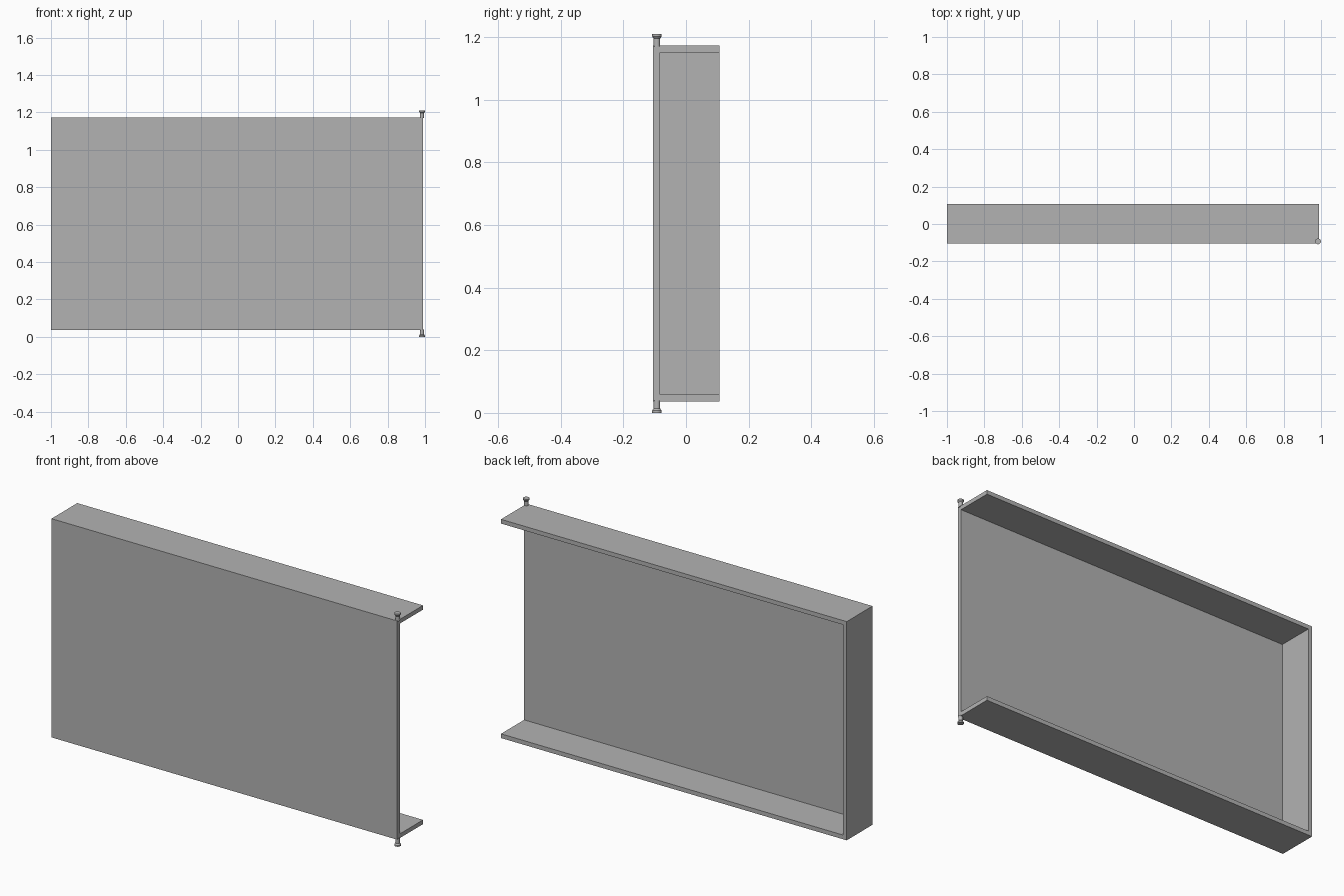
import bpy, bmesh
from mathutils import Matrix, Vector

cube = bpy.data.objects.get("Cube")
if cube:
    bpy.data.objects.remove(cube, do_unlink=True)

# Single grey material
grey = bpy.data.materials.new("plain grey")
grey.use_nodes = True
colour = (0.45, 0.45, 0.45, 1)
grey.diffuse_color = colour
grey.node_tree.nodes["Principled BSDF"].inputs["Base Color"].default_value = colour

LEFT, RIGHT = -1.0, 0.99
FRONT, BACK = -0.105, 0.107
BOTTOM, TOP = 0.036, 1.174
WALL = 0.022


def make_object(name, bm):
    bmesh.ops.recalc_face_normals(bm, faces=bm.faces)
    mesh = bpy.data.meshes.new(name)
    bm.to_mesh(mesh)
    bm.free()
    mesh.materials.append(grey)
    obj = bpy.data.objects.new(name, mesh)
    bpy.context.collection.objects.link(obj)
    return obj


def box(name, low, high):
    bm = bmesh.new()
    low, high = Vector(low), Vector(high)
    size = Matrix.Diagonal((*(high - low), 1))
    bmesh.ops.create_cube(bm, size=1, matrix=Matrix.Translation((low + high) / 2) @ size)
    return make_object(name, bm)


# Shallow tray, open at the back and at one end: a block with its interior cut out
tray = box("tray_shell", (LEFT, FRONT, BOTTOM), (RIGHT, BACK, TOP))
cutter = box("interior_cutter", (LEFT + WALL, FRONT + WALL, BOTTOM + WALL),
             (RIGHT + 1, BACK + 1, TOP - WALL))
cutter.hide_render = True
cut = tray.modifiers.new("hollow", "BOOLEAN")
cut.operation = "DIFFERENCE"
cut.solver = "EXACT"
cut.object = cutter
bpy.context.view_layer.objects.active = tray
tray.select_set(True)
bpy.ops.object.modifier_apply(modifier=cut.name)
bpy.data.objects.remove(cutter, do_unlink=True)


# Hinge pin: round shaft flaring into a flat head, turned from (radius, height) rings
def hinge_pin(name, base, direction):
    profile = [(0.0105, -0.004), (0.0105, 0.022), (0.0155, 0.029), (0.0155, 0.036)]
    sides = 24
    bm = bmesh.new()
    rings = []
    for radius, height in profile:
        place = Matrix.Translation((0.984, -0.093, base + direction * height))
        rings.append(bmesh.ops.create_circle(bm, segments=sides, radius=radius, matrix=place)["verts"])
    for a, b in zip(rings, rings[1:]):
        for i in range(sides):
            j = (i + 1) % sides
            bm.faces.new((a[i], a[j], b[j], b[i]))
    bm.faces.new(rings[0])
    bm.faces.new(rings[-1])
    pin = make_object(name, bm)
    bpy.ops.object.select_all(action="DESELECT")
    pin.select_set(True)
    bpy.context.view_layer.objects.active = pin
    bpy.ops.object.shade_smooth_by_angle(angle=0.5)


hinge_pin("top_hinge_pin", TOP, 1)
hinge_pin("bottom_hinge_pin", BOTTOM, -1)
